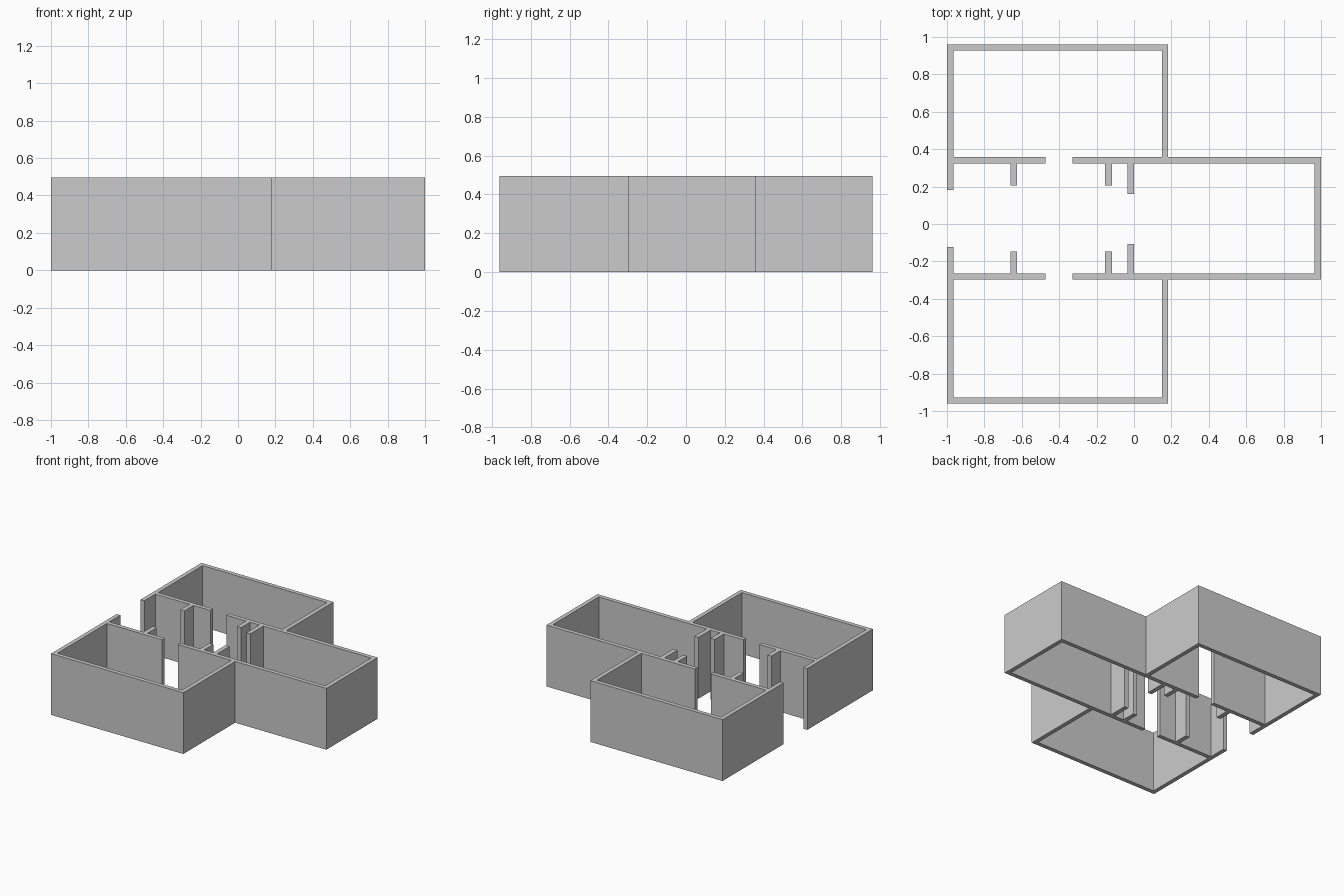
import bpy, bmesh

if "Cube" in bpy.data.objects:
    bpy.data.objects.remove(bpy.data.objects["Cube"])

HEIGHT = 0.496
T = 0.034            # wall thickness
AXIS = 0.0295        # centre line of the corridor in y
CO = 0.3275          # corridor wall, outer face (distance from the axis)
CI = CO - T          # corridor wall, inner face


def stub(x0, x1, tip):
    """Short pier standing out from the inner corridor face, walked towards -x."""
    return [(x1, CI), (x1, tip), (x0, tip), (x0, CI)]


def half_plan(side, room_edge, long_tip):
    """Outline of one side of the plan, from the end wall round to its outer corner."""
    ro, ri = room_edge, room_edge - T
    pts = [(1 - T, CI)]
    # piers right of the doorway
    pts += stub(-0.036, 0.0, long_tip) + stub(-0.154, -0.118, 0.177)
    # doorway edge and inside of the side room
    pts += [(-0.33, CI), (-0.33, CO), (0.183 - T, CO), (0.183 - T, ri),
            (-1 + T, ri), (-1 + T, CO), (-0.472, CO), (-0.472, CI)]
    # pier left of the doorway
    pts += stub(-0.661, -0.625, 0.177)
    # entrance edge and outside of the side room
    pts += [(-1 + T, CI), (-1 + T, 0.152), (-1, 0.152), (-1, ro),
            (0.183, ro), (0.183, CO), (1, CO)]
    return [(x, AXIS + side * d) for x, d in pts]


# Walls: both halves joined through the end wall, extruded upwards
outline = half_plan(1, 0.961 - AXIS, 0.130) + half_plan(-1, 0.961 + AXIS, 0.137)[::-1]

bm = bmesh.new()
base = bm.faces.new([bm.verts.new((x, y, 0)) for x, y in outline])
top = bmesh.ops.extrude_face_region(bm, geom=[base], use_keep_orig=True)["geom"]
bmesh.ops.translate(bm, vec=(0, 0, HEIGHT),
                    verts=[g for g in top if isinstance(g, bmesh.types.BMVert)])
bmesh.ops.recalc_face_normals(bm, faces=bm.faces)

mesh = bpy.data.meshes.new("house_walls")
bm.to_mesh(mesh)
bm.free()
walls = bpy.data.objects.new("house_walls", mesh)
bpy.context.collection.objects.link(walls)
